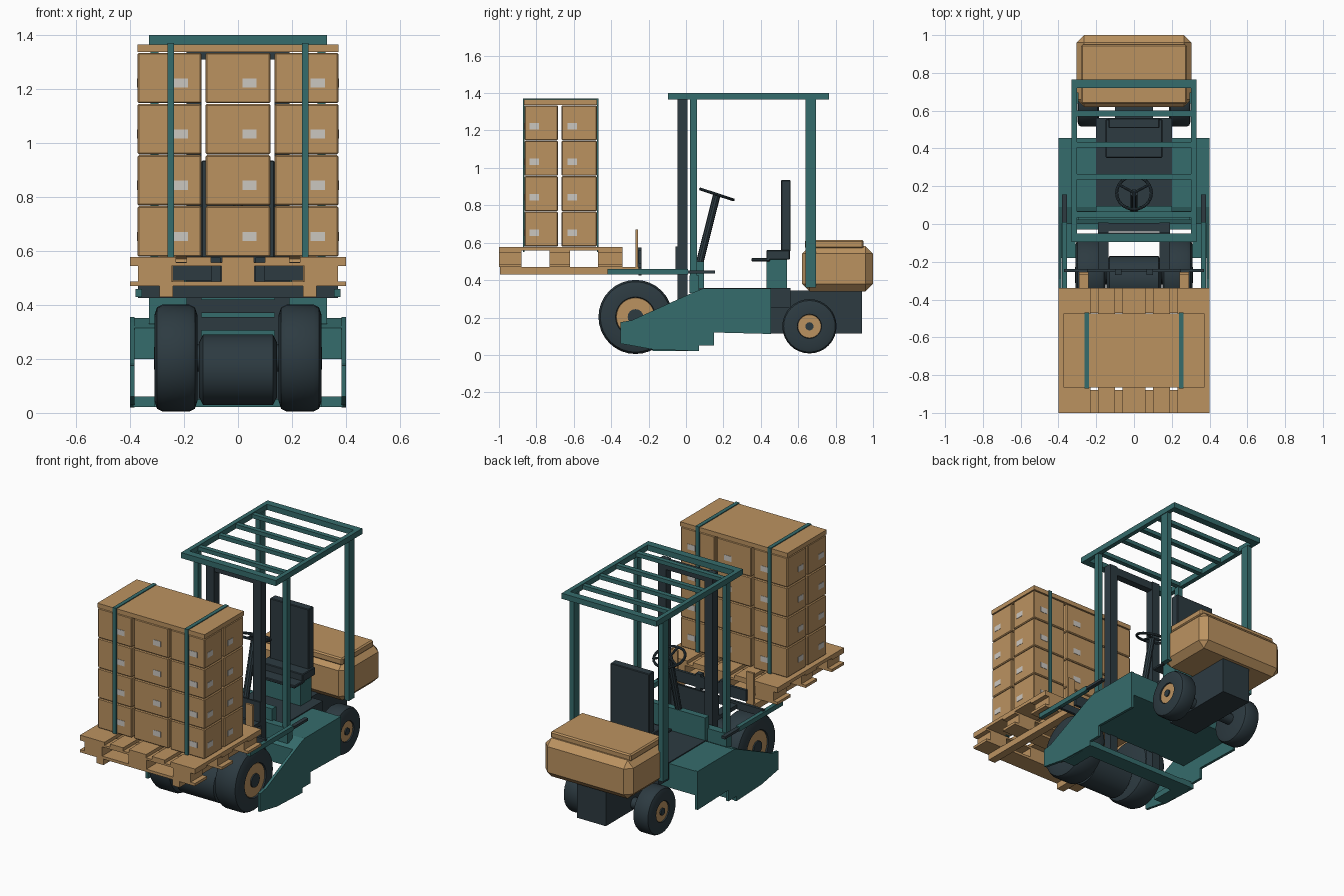
import bpy, bmesh, math
from mathutils import Matrix, Vector

if "Cube" in bpy.data.objects:
    bpy.data.objects.remove(bpy.data.objects["Cube"])


def material(name, rgb):
    m = bpy.data.materials.new(name)
    m.diffuse_color = (*rgb, 1)
    m.use_nodes = True
    m.node_tree.nodes["Principled BSDF"].inputs["Base Color"].default_value = m.diffuse_color
    return m


TEAL = material("teal_paint", (0.036, 0.15, 0.15))
DARK = material("dark_slate", (0.026, 0.043, 0.053))
TAN = material("tan", (0.50, 0.29, 0.118))
LABEL = material("label_grey", (0.60, 0.57, 0.53))


def finish(name, bm, mat, bevel=0, smooth=False, segments=1):
    bmesh.ops.recalc_face_normals(bm, faces=bm.faces)
    me = bpy.data.meshes.new(name)
    bm.to_mesh(me)
    bm.free()
    me.materials.append(mat)
    ob = bpy.data.objects.new(name, me)
    bpy.context.collection.objects.link(ob)
    if bevel:
        mod = ob.modifiers.new("bevel", "BEVEL")
        mod.width, mod.segments = bevel, segments
    if smooth:
        bpy.ops.object.select_all(action="DESELECT")
        ob.select_set(True)
        bpy.context.view_layer.objects.active = ob
        bpy.ops.object.shade_smooth_by_angle(angle=math.radians(35))
    return ob


def boxes(name, specs, mat, bevel=0):
    """Boxes given as x0, x1, y0, y1, z0, z1."""
    bm = bmesh.new()
    for x0, x1, y0, y1, z0, z1 in specs:
        m = Matrix.Translation(((x0 + x1) / 2, (y0 + y1) / 2, (z0 + z1) / 2))
        bmesh.ops.create_cube(bm, size=1, matrix=m @ Matrix.Diagonal((x1 - x0, y1 - y0, z1 - z0, 1)))
    return finish(name, bm, mat, bevel)


def both(*specs):
    """Mirror box specs across x = 0."""
    return [s for b in specs for s in (b, (-b[1], -b[0], *b[2:]))]


def prism(name, profile, spans, mat):
    """Side profile (y, z) extruded along each x span."""
    bm = bmesh.new()
    for x0, x1 in spans:
        f = bm.faces.new([bm.verts.new((x0, y, z)) for y, z in profile])
        new = bmesh.ops.extrude_face_region(bm, geom=[f])["geom"]
        bmesh.ops.translate(bm, vec=(x1 - x0, 0, 0), verts=[v for v in new if isinstance(v, bmesh.types.BMVert)])
    return finish(name, bm, mat)


def lathe(name, profile, y, z, mat, steps=32):
    """Profile (x, radius) spun around an axle along x."""
    bm = bmesh.new()
    vs = [bm.verts.new((x, y + r, z)) for x, r in profile]
    edges = [bm.edges.new(p) for p in zip(vs, vs[1:])]
    bmesh.ops.spin(bm, geom=vs + edges, cent=(0, y, z), axis=(1, 0, 0), angle=2 * math.pi, steps=steps)
    bmesh.ops.remove_doubles(bm, verts=bm.verts, dist=1e-5)
    return finish(name, bm, mat, smooth=True)


def rod(bm, a, b, r, seg=10):
    a, b = Vector(a), Vector(b)
    m = Matrix.Translation((a + b) / 2) @ (b - a).to_track_quat("Z", "Y").to_matrix().to_4x4()
    bmesh.ops.create_cone(bm, cap_ends=True, segments=seg, radius1=r, radius2=r, depth=(b - a).length, matrix=m)


# --- wheels ---
def wheel(name, x0, x1, y, z, r, hub, cap):
    for s, side in ((1, "right"), (-1, "left")):
        c = 0.1 * r
        lathe(f"{name}_tire_{side}", [(s * x, q) for x, q in (
            (x0, 0), (x0, r - 2 * c), (x0 + c / 2, r - c / 2), (x0 + 1.5 * c, r), (x1 - 1.5 * c, r),
            (x1 - c / 2, r - c / 2), (x1, r - 2 * c), (x1, hub), (x1 - 0.015, hub * 0.95), (x1 - 0.015, 0))], y, z, DARK)
        lathe(f"{name}_hub_{side}", [(s * (x1 - 0.02), hub), (s * (x1 - 0.006), hub * 0.95),
                                     (s * (x1 - 0.006), 0)], y, z, TAN)
        lathe(f"{name}_cap_{side}", [(s * (x1 - 0.01), cap), (s * (x1 + 0.002), cap), (s * (x1 + 0.002), 0)],
              y, z, DARK, 16)


wheel("front_wheel", 0.15, 0.31, -0.27, 0.203, 0.198, 0.107, 0.042)
wheel("rear_wheel", 0.185, 0.30, 0.66, 0.153, 0.145, 0.065, 0.022)
lathe("drive_drum", [(-0.145, 0), (-0.145, 0.10), (-0.13, 0.13), (0.13, 0.13), (0.145, 0.10), (0.145, 0)],
      -0.30, 0.16, DARK)
lathe("rear_axle", [(-0.2, 0), (-0.2, 0.035), (0.2, 0.035), (0.2, 0)], 0.66, 0.155, DARK, 12)
lathe("front_axle", [(-0.2, 0), (-0.2, 0.05), (0.2, 0.05), (0.2, 0)], -0.27, 0.203, DARK, 12)

# --- chassis ---
prism("side_panel", [(-0.35, 0.06), (-0.29, 0.05), (-0.18, 0.03), (0.07, 0.02), (0.07, 0.05), (0.15, 0.05),
                     (0.15, 0.12), (0.455, 0.112), (0.455, 0.355), (0.09, 0.355), (0.04, 0.335), (-0.29, 0.185),
                     (-0.35, 0.175)], [(0.383, 0.4), (-0.4, -0.383)], TEAL)
prism("body", [(0.0, 0.20), (0.455, 0.20), (0.455, 0.352), (0.09, 0.352), (0.0, 0.315)], [(-0.39, 0.39)], TEAL)
boxes("lower_sill", both((0.31, 0.39, -0.18, 0.07, 0.022, 0.06)) + [(-0.39, 0.39, -0.03, 0.07, 0.022, 0.055)], TEAL)
boxes("floor", [(-0.2, 0.2, 0.03, 0.56, 0.25, 0.358)], DARK)
boxes("rear_hull", [(-0.1, 0.1, 0.45, 0.94, 0.115, 0.345)], DARK)
boxes("cowl", [(-0.33, 0.33, 0.02, 0.07, 0.33, 0.425), (-0.2, 0.2, 0.055, 0.095, 0.35, 0.5)], TEAL)
boxes("side_arm", both((0.355, 0.38, -0.42, 0.01, 0.43, 0.46)), TEAL)
boxes("side_lever", both((0.355, 0.38, 0.01, 0.155, 0.436, 0.452)), DARK)

# --- counterweight ---
boxes("counterweight", [(-0.305, 0.305, 0.62, 1.0, 0.34, 0.582)], TAN, 0.04)
boxes("counterweight_lid", [(-0.28, 0.28, 0.635, 0.95, 0.57, 0.615)], TAN, 0.008)

# --- seat ---
boxes("seat_base", [(-0.135, 0.135, 0.43, 0.54, 0.35, 0.51)], TEAL)
boxes("seat", [(-0.15, 0.15, 0.43, 0.555, 0.51, 0.56), (-0.15, 0.15, 0.35, 0.45, 0.5, 0.518),
               (-0.135, 0.135, 0.508, 0.56, 0.555, 0.935)], DARK, 0.004)

# --- steering column and wheel ---
bm = bmesh.new()
hub = Vector((0, 0.165, 0.858))
rod(bm, (0, 0.07, 0.48), hub, 0.02)
tilt = Matrix.Translation(hub) @ Matrix.Rotation(math.radians(-18), 4, "X")
ring = [tilt @ Vector((0.092 * math.cos(a), 0.092 * math.sin(a), 0))
        for a in (2 * math.pi * i / 24 for i in range(24))]
for i, p in enumerate(ring):
    rod(bm, p, ring[(i + 1) % 24], 0.008, 8)
for i in (2, 10, 18):
    rod(bm, hub, ring[i], 0.007, 8)
finish("steering", bm, DARK, smooth=True)

# --- overhead guard ---
slats = [(-0.31, 0.31, y - 0.015, y + 0.015, 1.37, 1.395) for y in (0.05, 0.25, 0.42, 0.585)]
boxes("guard_roof", both((0.302, 0.33, -0.095, 0.765, 1.365, 1.4))
      + [(-0.33, 0.33, -0.095, -0.05, 1.365, 1.4), (-0.33, 0.33, 0.72, 0.765, 1.365, 1.4)] + slats, TEAL)
boxes("guard_posts", both((0.295, 0.325, 0.022, 0.06, 0.33, 1.37), (0.295, 0.325, 0.638, 0.695, 0.36, 1.37)), TEAL)

# --- mast, carriage and forks ---
boxes("mast", both((0.135, 0.19, -0.045, 0.008, 0.05, 1.365))
      + [(-0.19, 0.19, -0.04, 0.005, z, z + 0.05) for z in (0.305, 0.37, 1.31)], DARK)
boxes("carriage", [(-0.37, 0.37, -0.255, -0.238, 0.425, 0.47), (-0.25, 0.25, -0.255, -0.238, 0.49, 0.56),
                   (-0.19, 0.19, -0.055, -0.045, 0.43, 0.58)]
      + both((0.135, 0.19, -0.24, -0.04, 0.43, 0.455), (0.065, 0.1, -0.27, -0.238, 0.47, 0.575)), DARK)
boxes("forks", both((0.24, 0.29, -0.995, -0.255, 0.43, 0.47), (0.24, 0.29, -0.27, -0.256, 0.43, 0.67)), TAN)

# --- pallet ---
rows = ((-1.0, -0.88), (-0.73, -0.62), (-0.47, -0.34))
deck = both((0.23, 0.4, -1.0, -0.34, 0.557, 0.578), (0.1, 0.19, -1.0, -0.34, 0.557, 0.578))
pallet = deck + [(-0.06, 0.06, -1.0, -0.34, 0.557, 0.578)]
for y0, y1 in rows:
    pallet += [(-0.4, 0.4, y0, y1, 0.545, 0.558), (-0.4, 0.4, y0, y1, 0.47, 0.487)]
    pallet += [(x - 0.062, x + 0.062, y0, y1, 0.486, 0.546) for x in (-0.308, 0, 0.308)]
boxes("pallet", pallet, TAN)

# --- cartons with labels, lid and straps ---
cols = ((-0.372, -0.135), (-0.12, 0.12), (0.135, 0.372))
depths = ((-0.864, -0.684), (-0.666, -0.477))
cartons, labels = [], []
for k in range(4):
    z0 = 0.579 + k * 0.1895
    zl = z0 + 0.075
    for x0, x1 in cols:
        cartons += [(x0, x1, y0, y1, z0, z0 + 0.187) for y0, y1 in depths]
        xl = (x0 + x1) / 2 + 0.042
        labels += [(xl - 0.026, xl + 0.026, y - 0.002, y + 0.002, zl - 0.017, zl + 0.017) for y in (-0.864, -0.477)]
    for y0, y1 in depths:
        yl = (y0 + y1) / 2 - 0.037
        labels += [(x - 0.002, x + 0.002, yl - 0.026, yl + 0.026, zl - 0.017, zl + 0.017) for x in (-0.372, 0.372)]
boxes("cartons", cartons, TAN, 0.005)
boxes("carton_labels", labels, LABEL)
boxes("load_lid", [(-0.373, 0.373, -0.866, -0.475, 1.337, 1.365)], TAN)
boxes("straps", both((0.238, 0.262, -0.872, -0.864, 0.55, 1.37), (0.238, 0.262, -0.477, -0.469, 0.55, 1.37),
                     (0.238, 0.262, -0.872, -0.469, 1.362, 1.37)), TEAL)
